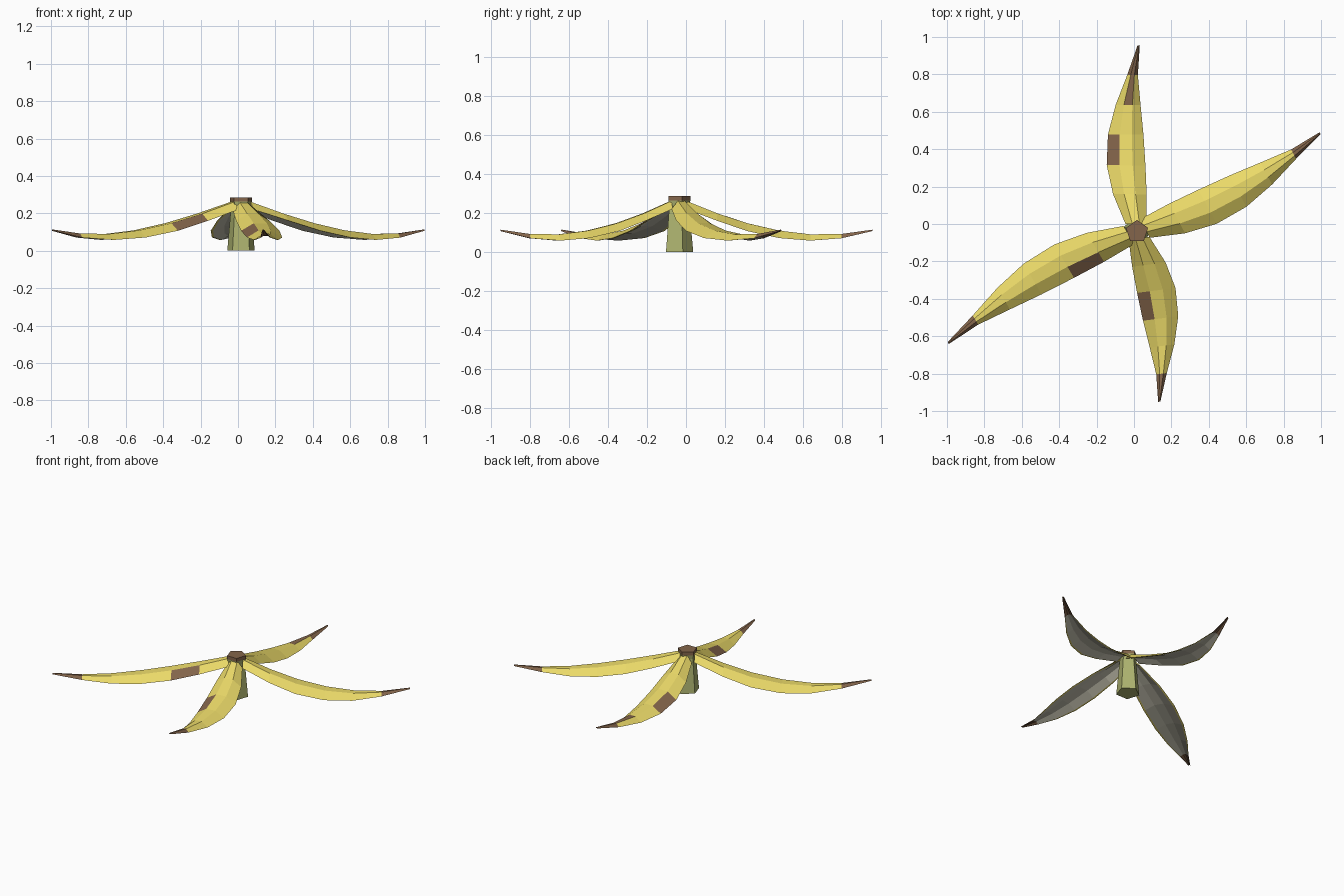
import bpy, bmesh, math
from mathutils import Vector

if "Cube" in bpy.data.objects:
    bpy.data.objects.remove(bpy.data.objects["Cube"])


def material(name, rgb):
    m = bpy.data.materials.new(name)
    m.diffuse_color = (*rgb, 1)
    m.use_nodes = True
    m.node_tree.nodes["Principled BSDF"].inputs["Base Color"].default_value = m.diffuse_color
    return m


YELLOW = material("peel_yellow", (0.83, 0.70, 0.14))
BROWN = material("bruise_brown", (0.23, 0.13, 0.07))
CREAM = material("inner_cream", (0.55, 0.53, 0.43))
GREEN = material("stem_green", (0.42, 0.45, 0.16))
CENTRE = Vector((0.016, -0.04, 0))

# Shared peel profile: fraction along the length, side offsets, edge and crown heights
FRACTION = [0.04, 0.20, 0.355, 0.52, 0.68, 0.84, 1.0]
STRAIGHT = [-0.05, -0.05, -0.042, -0.03, -0.013, 0.003, -0.006]
BULGE = [0.062, 0.13, 0.165, 0.16, 0.12, 0.06, 0.006]
EDGE_Z = [0.220, 0.160, 0.107, 0.071, 0.058, 0.070, 0.107]
CROWN_Z = [0.262, 0.198, 0.147, 0.109, 0.090, 0.092, 0.114]
THICK = [0.015, 0.015, 0.015, 0.014, 0.012, 0.010, 0.004]


def make_object(name, bm, mats):
    bmesh.ops.recalc_face_normals(bm, faces=bm.faces)
    me = bpy.data.meshes.new(name)
    bm.to_mesh(me)
    bm.free()
    for m in mats:
        me.materials.append(m)
    ob = bpy.data.objects.new(name, me)
    bpy.context.collection.objects.link(ob)
    return ob


def peel(name, tip, side, bruises):
    """Arched shell with three outer strips; side is +1/-1 for the bulging edge."""
    bm = bmesh.new()
    axis = Vector((*tip, 0)) - CENTRE
    length = axis.length
    axis.normalize()
    across = Vector((-axis.y, axis.x, 0)) * side
    rings = []
    for f, a, b, ze, zc, th in zip(FRACTION, STRAIGHT, BULGE, EDGE_Z, CROWN_Z, THICK):
        def point(t, z):
            return bm.verts.new(CENTRE + axis * f * length
                                + across * (a + (b - a) * t) + Vector((0, 0, z)))
        outer = [point(t, z) for t, z in ((0, ze), (0.33, zc), (0.67, zc), (1, ze))]
        inner = [point(t, z - th) for t, z in
                 ((0.94, ze + th), (0.65, zc), (0.35, zc), (0.06, ze + th))]
        rings.append(outer + inner)
    for i in range(len(rings) - 1):
        for j in range(8):
            k = (j + 1) % 8
            face = bm.faces.new((rings[i][j], rings[i][k], rings[i + 1][k], rings[i + 1][j]))
            if i == len(rings) - 2 or (i, j) in bruises:
                face.material_index = 1
            elif j in (4, 5, 6):
                face.material_index = 2
    bm.faces.new(rings[0])
    bm.faces.new(rings[-1]).material_index = 1
    make_object(name, bm, (YELLOW, BROWN, CREAM))


def pentagon_column(name, levels, mat):
    """Five-sided column from (radius, z) levels."""
    bm = bmesh.new()
    rings = []
    for r, z in levels:
        rings.append([bm.verts.new(CENTRE + Vector((
            r * math.cos(math.pi / 2 + n * math.tau / 5),
            r * math.sin(math.pi / 2 + n * math.tau / 5), z))) for n in range(5)])
    for lo, hi in zip(rings, rings[1:]):
        for n in range(5):
            m = (n + 1) % 5
            bm.faces.new((lo[n], lo[m], hi[m], hi[n]))
    bm.faces.new(rings[0])
    bm.faces.new(rings[-1])
    make_object(name, bm, (mat,))


# Four peel flaps with brown tips and bruises as (station, strip)
peel("peel_right", (0.995, 0.485), -1, set())
peel("peel_left", (-0.993, -0.636), -1, {(1, 0)})
peel("peel_back", (0.025, 0.955), 1, {(2, 2), (4, 1)})
peel("peel_front", (0.135, -0.95), 1, {(2, 0)})

# Central stem and its cut end
pentagon_column("stem", [(0.077, 0), (0.056, 0.235), (0.062, 0.263)], GREEN)
pentagon_column("stem_cap", [(0.062, 0.263), (0.062, 0.286)], BROWN)
